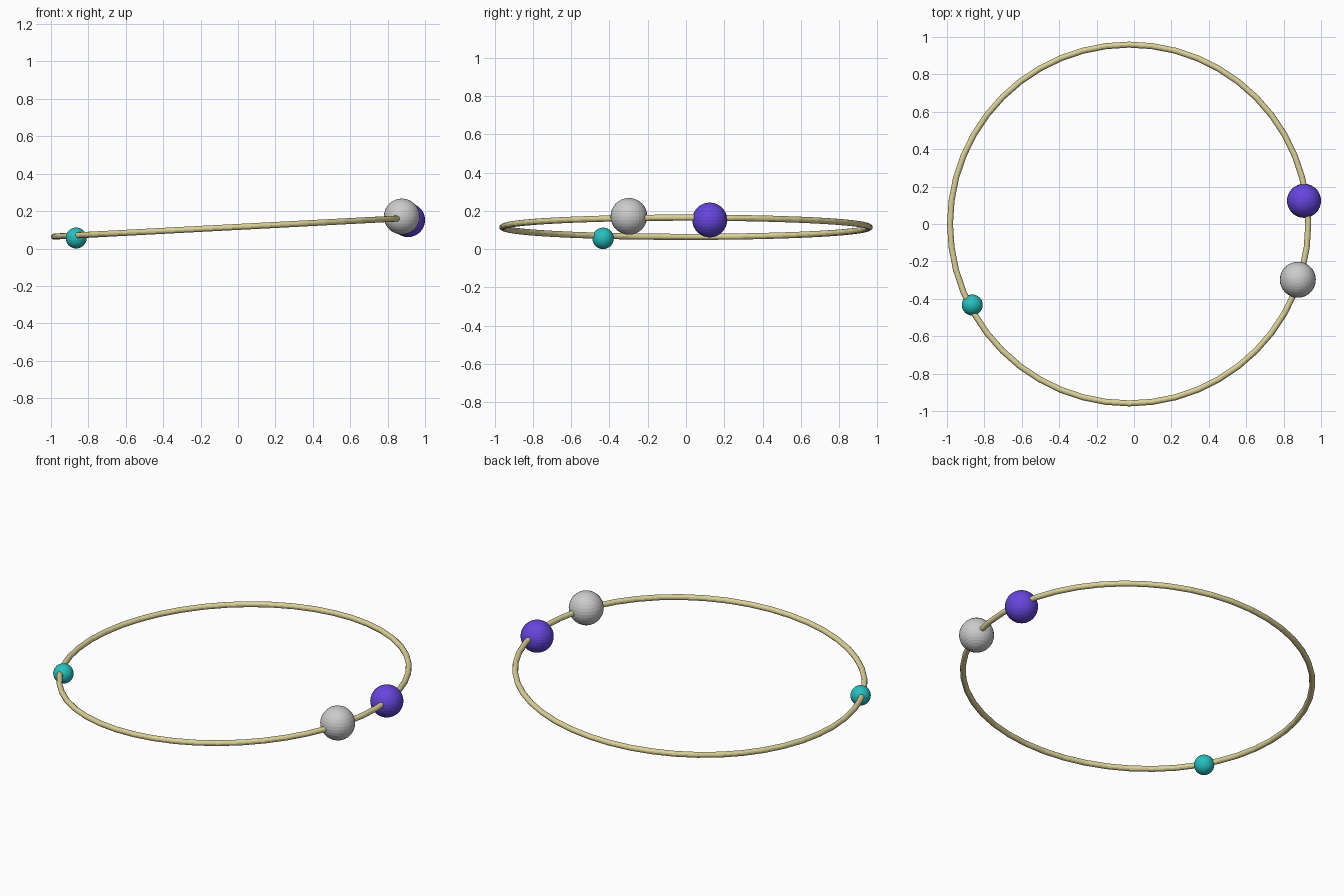
import bpy
from math import radians

if "Cube" in bpy.data.objects:
    bpy.data.objects.remove(bpy.data.objects["Cube"])


def colour(obj, name, rgb):
    mat = bpy.data.materials.new(name)
    mat.diffuse_color = (*rgb, 1)
    mat.use_nodes = True
    mat.node_tree.nodes["Principled BSDF"].inputs["Base Color"].default_value = mat.diffuse_color
    obj.data.materials.append(mat)


def ball(name, radius, location):
    bpy.ops.mesh.primitive_uv_sphere_add(
        segments=32, ring_count=16, radius=radius, location=location)
    obj = bpy.context.object
    obj.name = name
    return obj


# Thin hoop, tilted slightly up towards +x
bpy.ops.mesh.primitive_torus_add(
    major_segments=48, minor_segments=12, major_radius=0.959, minor_radius=0.016,
    location=(-0.026, 0, 0.114), rotation=(0, radians(-3), 0))
ring = bpy.context.object
ring.name = "hoop"
colour(ring, "pale_gold", (0.72, 0.65, 0.32))

# Beads threaded on the hoop
ball("large_grey_bead", 0.096, (0.876, -0.298, 0.171))
violet = ball("violet_bead", 0.091, (0.909, 0.124, 0.152))
colour(violet, "violet", (0.13, 0.06, 0.72))
teal = ball("small_teal_bead", 0.056, (-0.865, -0.433, 0.056))
colour(teal, "teal", (0.02, 0.52, 0.52))
